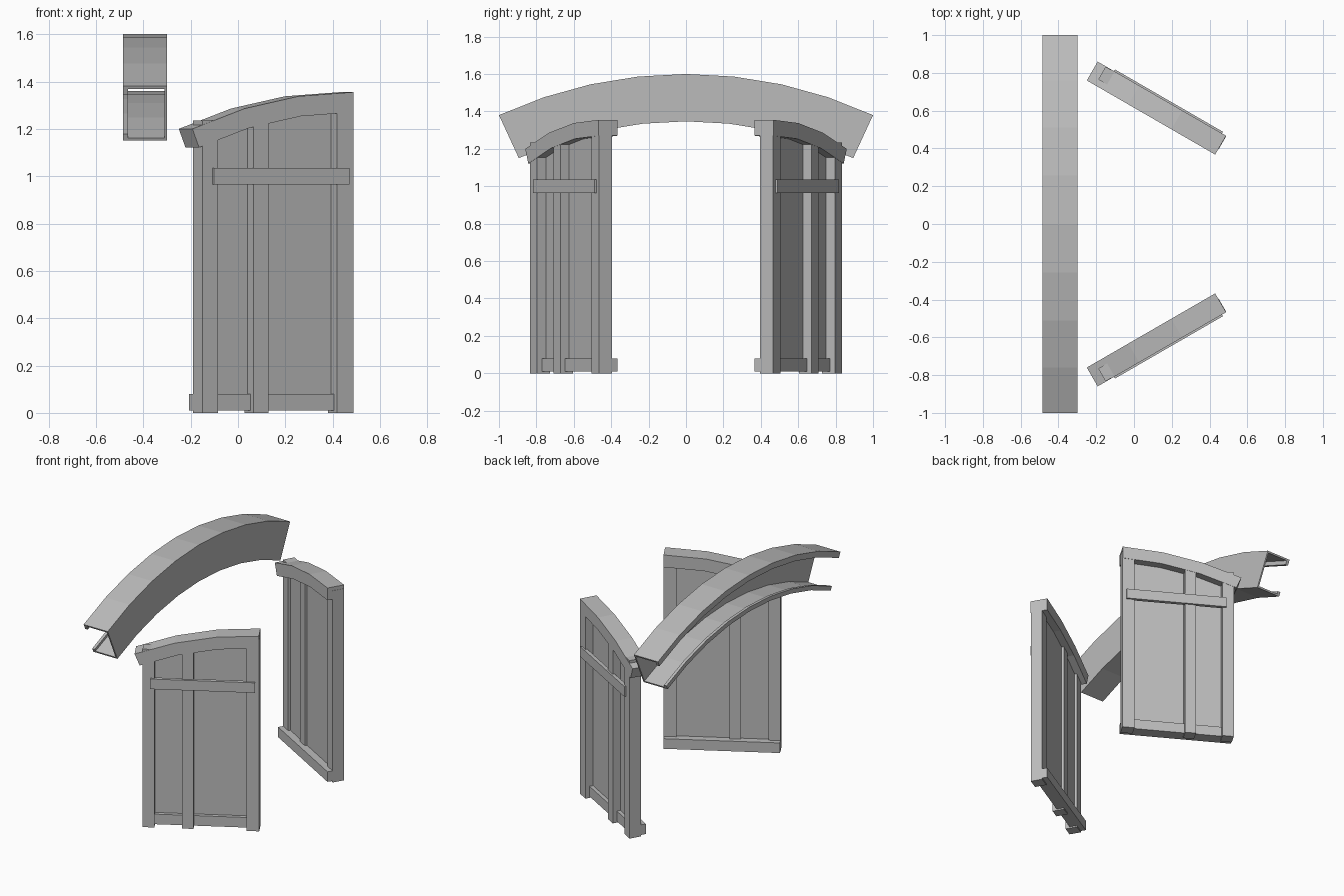
import bpy, bmesh
from math import sin, cos, asin, radians
from mathutils import Vector

cube = bpy.data.objects.get("Cube")
if cube:
    bpy.data.objects.remove(cube, do_unlink=True)

grey = bpy.data.materials.new("plain grey")
grey.use_nodes = True
grey.diffuse_color = (0.5, 0.5, 0.5, 1)
grey.node_tree.nodes["Principled BSDF"].inputs["Base Color"].default_value = (0.5, 0.5, 0.5, 1)


def loft(name, rings):
    """Skin a row of matching closed sections and cap both ends."""
    bm = bmesh.new()
    rows = [[bm.verts.new(p) for p in ring] for ring in rings]
    n = len(rows[0])
    for a, b in zip(rows, rows[1:]):
        for i in range(n):
            j = (i + 1) % n
            bm.faces.new((a[i], a[j], b[j], b[i]))
    bm.faces.new(rows[0])
    bm.faces.new(rows[-1][::-1])
    bmesh.ops.recalc_face_normals(bm, faces=bm.faces[:])
    mesh = bpy.data.meshes.new(name)
    bm.to_mesh(mesh)
    bm.free()
    mesh.materials.append(grey)
    obj = bpy.data.objects.new(name, mesh)
    bpy.context.collection.objects.link(obj)


# Arched beam: a lipped channel, open towards -x, swept along an arc
R_OUT, R_IN = 2.383, 2.13
section = [(-0.30, R_OUT), (-0.485, R_OUT), (-0.485, R_OUT - 0.04),
           (-0.465, R_OUT - 0.04), (-0.465, R_OUT - 0.012), (-0.31, R_OUT - 0.012),
           (-0.31, R_IN + 0.012), (-0.465, R_IN + 0.012), (-0.465, R_IN + 0.03),
           (-0.485, R_IN + 0.03), (-0.485, R_IN), (-0.30, R_IN)]
half = asin(1 / R_OUT)
angles = [half * (k / 4 - 1) for k in range(9)]
loft("arched_beam", [[(x, r * sin(a), 1.6 - R_OUT + r * cos(a)) for x, r in section]
                     for a in angles])

# Door leaves: u runs along the leaf, v towards its outer face
WIDTH, RAIL_R = 0.785, 2.065
turn = radians(30)


def build_door(side, s):
    def place(u, v, z):
        x = -0.25 + u * cos(turn) + v * sin(turn)
        y = -0.76 + u * sin(turn) - v * cos(turn)
        return Vector((x, s * y, z))

    def box(name, u0, u1, v0, v1, z0, z1):
        loft(side + name, [[place(u, v0, z0), place(u, v1, z0),
                            place(u, v1, z1), place(u, v0, z1)] for u in (u0, u1)])

    def arc(r, a):
        return WIDTH - r * sin(a), 1.355 - RAIL_R + r * cos(a)

    # Curved top rail
    sweep = asin(WIDTH / RAIL_R)
    steps = [sweep * k / 3 for k in range(4)]
    rings = []
    for a in steps:
        rings.append([place(arc(r, a)[0], v, arc(r, a)[1])
                      for r, v in ((RAIL_R, 0), (RAIL_R, 0.115),
                                   (RAIL_R - 0.085, 0.115), (RAIL_R - 0.085, 0))])
    loft(side + "top_rail", rings)

    # Recessed panel reaching up into the rail
    rings = []
    for k in range(4):
        u, z = arc(RAIL_R - 0.05, sweep * 0.9 * k / 3)
        rings.append([place(u, 0.05, 0.01), place(u, 0.06, 0.01),
                      place(u, 0.06, z), place(u, 0.05, z)])
    loft(side + "panel", rings)

    # Uprights
    box("outer_stile", 0.05, 0.125, 0.035, 0.113, 0, 1.235)
    box("middle_stile", 0.3, 0.372, 0.035, 0.113, 0, 1.25)
    box("inner_stile", 0.707, WIDTH + 0.002, 0.035, 0.113, 0, 1.33)

    # Base boards and crossbar
    box("base_board", 0.05, WIDTH, 0, 0.05, 0.01, 0.08)
    box("front_base_rail", 0.1, 0.75, 0.05, 0.085, 0.01, 0.08)
    box("crossbar", 0.1, 0.76, 0.1, 0.125, 0.965, 1.035)


build_door("right_hand_", 1)
build_door("left_hand_", -1)
